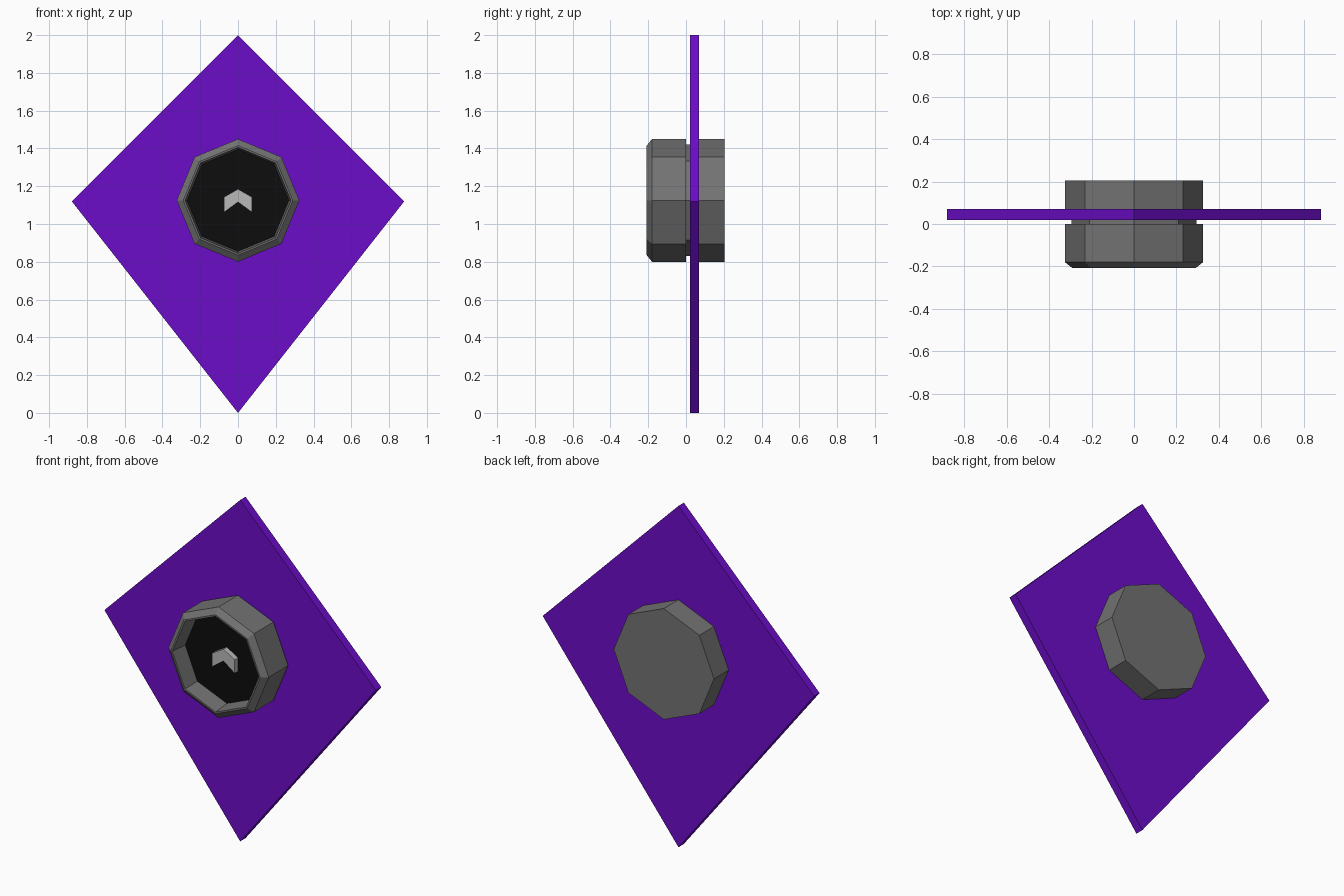
import bpy, math

if "Cube" in bpy.data.objects:
    bpy.data.objects.remove(bpy.data.objects["Cube"])

CZ = 1.125  # height of the octagonal hub centre

def material(name, rgb):
    m = bpy.data.materials.new(name)
    m.diffuse_color = (*rgb, 1)
    m.use_nodes = True
    m.node_tree.nodes["Principled BSDF"].inputs["Base Color"].default_value = m.diffuse_color
    return m

purple = material("purple", (0.15, 0.004, 0.58))
grey = material("dark_grey", (0.17, 0.17, 0.17))
black = material("black", (0.004, 0.004, 0.004))
silver = material("light_grey", (0.48, 0.48, 0.48))

def add(name, verts, faces, mat):
    me = bpy.data.meshes.new(name)
    me.from_pydata(verts, [], faces)
    me.materials.append(mat)
    ob = bpy.data.objects.new(name, me)
    bpy.context.collection.objects.link(ob)
    return ob

def slab(name, outline, y0, y1, mat):
    """Extrude a counter-clockwise x-z outline from y0 (front) to y1 (back)."""
    n = len(outline)
    verts = [(x, y, z) for y in (y0, y1) for x, z in outline]
    faces = [tuple(range(n)), tuple(range(2 * n - 1, n - 1, -1))]
    faces += [(i, i + n, (i + 1) % n + n, (i + 1) % n) for i in range(n)]
    return add(name, verts, faces, mat)

def octagon(r):
    return [(r * math.cos(k * math.pi / 4), CZ + r * math.sin(k * math.pi / 4)) for k in range(8)]

def turned(name, profile, mat):
    """Eight-sided lathe about y; profile of (radius, y) from back to front, capped."""
    verts = [(x, y, z) for r, y in profile for x, z in octagon(r)]
    faces = [tuple(range(7, -1, -1))]
    for j in range(len(profile) - 1):
        a, b = j * 8, j * 8 + 8
        faces += [(a + i, a + (i + 1) % 8, b + (i + 1) % 8, b + i) for i in range(8)]
    faces.append(tuple(range(len(verts) - 8, len(verts))))
    return add(name, verts, faces, mat)

# Kite-shaped plate
slab("kite_plate", [(0, 0), (0.88, 1.12), (0, 2), (-0.88, 1.12)], 0.02, 0.07, purple)

# Octagonal hub: back cap, narrow neck, chamfered front bezel with recess
slab("back_cap", octagon(0.325), 0.07, 0.205, grey)
slab("neck", octagon(0.295), 0.0, 0.02, grey)
turned("front_bezel", [(0.325, 0.0), (0.325, -0.18), (0.29, -0.208),
                       (0.28, -0.208), (0.27, -0.10)], grey)

# Dark dial face and raised chevron
slab("dial_face", octagon(0.27), -0.103, -0.099, black)
slab("chevron", [(0, 1.185), (-0.073, 1.143), (-0.073, 1.063), (0, 1.116),
                 (0.073, 1.063), (0.073, 1.143)], -0.135, -0.10, silver)

for ob in bpy.context.collection.objects:
    ob.data.validate()
    ob.data.update()
